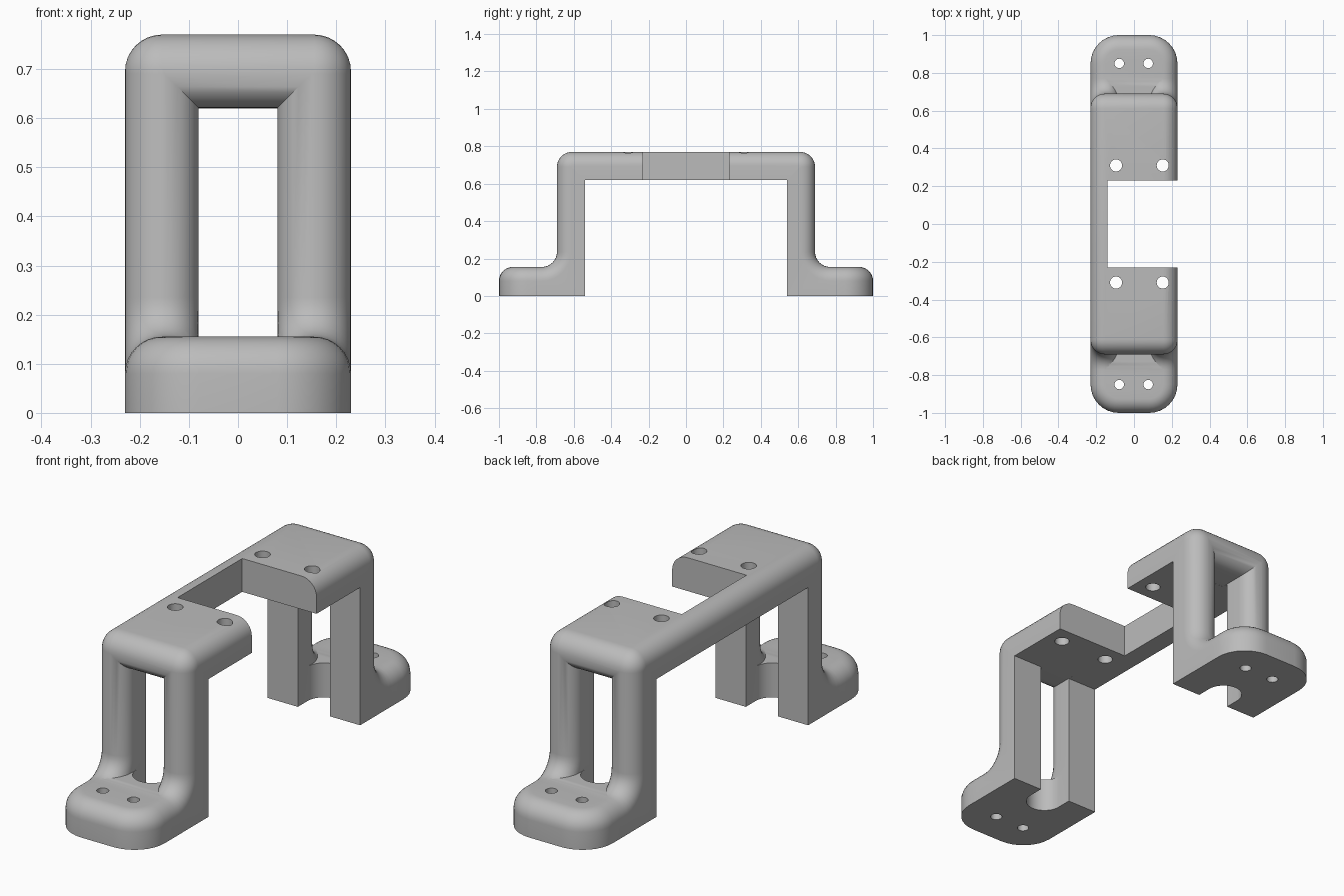
import bpy, bmesh
from math import sin, cos, pi, radians
from mathutils import Vector

if "Cube" in bpy.data.objects:
    bpy.data.objects.remove(bpy.data.objects["Cube"])

HW, T = 0.23, 0.155            # half width, foot thickness
R, RW, N = 0.075, 0.07, 8      # edge rounding, window rounding, segments


def quarter(r):
    """Rounded edge as (distance from edge, depth below surface)."""
    return [(r * (1 - cos(k / N * pi / 2)), r * (1 - sin(k / N * pi / 2))) for k in range(N + 1)]


def finish(bm, name):
    bmesh.ops.remove_doubles(bm, verts=bm.verts, dist=1e-5)
    bmesh.ops.recalc_face_normals(bm, faces=bm.faces)
    me = bpy.data.meshes.new(name)
    bm.to_mesh(me)
    bm.free()
    ob = bpy.data.objects.new(name, me)
    bpy.context.collection.objects.link(ob)
    return ob


def bridge(bm, a, b, closed=True):
    n = len(a)
    for i in range(n if closed else n - 1):
        j = (i + 1) % n
        bm.faces.new((a[i], a[j], b[j], b[i]))


# Outer path in (y, z): surface point, inward normal, matching inner point
fillet, shoulder = [], []
for k in range(N + 1):
    a = -pi / 2 + k / N * pi / 2
    fillet.append(((-0.77 + 0.08 * cos(a), 0.235 + 0.08 * sin(a)), (cos(a), sin(a)),
                   (-0.77, 0) if k == 0 else (-0.54, 0)))
    a = pi - k / N * pi / 2
    shoulder.append(((-0.61 + 0.08 * cos(a), 0.69 + 0.08 * sin(a)), (-cos(a), -sin(a)), (-0.54, 0.62)))
half = [((-0.8, T), (0, -1), (-0.8, 0))] + fillet + shoulder
path = half + [((-p[0], p[1]), (-n[0], n[1]), (-q[0], q[1])) for p, n, q in reversed(half)]

# Bracket: swept legs and top
bm = bmesh.new()
edge = quarter(R)
section = [(-HW + e, d) for e, d in edge] + [(HW - e, d) for e, d in reversed(edge)]
prev = None
for p, n, q in path:
    pts = [(-HW, *q)] + [(x, p[0] + n[0] * d, p[1] + n[1] * d) for x, d in section] + [(HW, *q)]
    ring = [bm.verts.new(c) for c in pts]
    if prev:
        bridge(bm, prev, ring)
    prev = ring

# Rounded feet, welded onto the sweep
outline = [(-HW, -0.8, -1, 0)]
for cx, a0 in ((-0.08, pi), (0.08, 1.5 * pi)):
    for k in range(N + 1):
        a = a0 + k / N * pi / 2
        outline.append((cx + 0.15 * cos(a), -0.85 + 0.15 * sin(a), cos(a), sin(a)))
outline.append((HW, -0.8, 1, 0))
for s in (1, -1):
    rings = []
    for e, z in [(0, 0)] + [(e, T - d) for e, d in edge]:
        rings.append([bm.verts.new((x - nx * e, s * (y - ny * e), z)) for x, y, nx, ny in outline])
    for a, b in zip(rings, rings[1:]):
        bridge(bm, a, b, closed=False)
    bm.faces.new(rings[0])
    bm.faces.new(rings[-1])
bracket = finish(bm, "bracket")

cutters = []
# Leg windows with rounded outer rim
rim = [(0.08 + RW, -0.05)] + [(0.08 + e, d) for e, d in reversed(quarter(RW))] + [(0.08, 0.18)]
for s in (1, -1):
    bm = bmesh.new()
    stations = [[(w, p[0] + n[0] * d, p[1] + n[1] * d) for w, d in rim] for p, n, q in fillet]
    stations.append([(w, -0.69 + d, 0.6205 + w - 0.08) for w, d in rim])
    rows = []
    for st in stations:
        rows.append(([bm.verts.new((-w, s * y, z)) for w, y, z in st],
                     [bm.verts.new((w, s * y, z)) for w, y, z in st]))
    for (l0, r0), (l1, r1) in zip(rows, rows[1:]):
        bridge(bm, l0 + r0[::-1], l1 + r1[::-1])
    for l, r in (rows[0], rows[-1]):
        bridge(bm, l, r, closed=False)
    bmesh.ops.recalc_face_normals(bm, faces=bm.faces)
    bmesh.ops.bisect_plane(bm, geom=bm.verts[:] + bm.edges[:] + bm.faces[:], dist=1e-6,
                           plane_co=(0, 0, T + 0.0001), plane_no=(0, 0, 1), clear_inner=True)
    bmesh.ops.holes_fill(bm, edges=[e for e in bm.edges if e.is_boundary], sides=0)
    cutters.append(finish(bm, "window_cutter"))

    # Round-ended notch through the foot
    bm = bmesh.new()
    pts = [(0.08, -0.5)] + [(0.08 * cos(k / 20 * pi), -0.61 - 0.08 * sin(k / 20 * pi)) for k in range(21)]
    pts.append((-0.08, -0.5))
    low = [bm.verts.new((x, s * y, -0.05)) for x, y in pts]
    high = [bm.verts.new((x, s * y, 0.16)) for x, y in pts]
    bridge(bm, low, high)
    bm.faces.new(low)
    bm.faces.new(high)
    cutters.append(finish(bm, "notch_cutter"))

# Cut-out in the top plate
bm = bmesh.new()
bmesh.ops.create_cube(bm, size=1)
for v in bm.verts:
    v.co = Vector((0.08 + v.co.x * 0.44, v.co.y * 0.46, 0.7 + v.co.z * 0.4))
cutters.append(finish(bm, "plate_cutter"))

# Screw holes in plate and feet
bm = bmesh.new()
for s in (1, -1):
    for x, y, z, r in ((-0.095, 0.31, 0.7, 0.032), (0.152, 0.31, 0.7, 0.032),
                       (-0.078, 0.85, 0.08, 0.025), (0.075, 0.85, 0.08, 0.025)):
        g = bmesh.ops.create_cone(bm, cap_ends=True, segments=24, radius1=r, radius2=r, depth=0.3)
        bmesh.ops.translate(bm, verts=g["verts"], vec=(x, s * y, z))
cutters.append(finish(bm, "hole_cutter"))

bpy.context.view_layer.objects.active = bracket
bracket.select_set(True)
for c in cutters:
    m = bracket.modifiers.new("cut", 'BOOLEAN')
    m.operation, m.solver, m.object = 'DIFFERENCE', 'EXACT', c
    bpy.ops.object.modifier_apply(modifier=m.name)
    bpy.data.objects.remove(c)

mat = bpy.data.materials.new("light_grey")
mat.diffuse_color = (0.5, 0.5, 0.5, 1)
mat.use_nodes = True
mat.node_tree.nodes["Principled BSDF"].inputs["Base Color"].default_value = mat.diffuse_color
bracket.data.materials.clear()
bracket.data.materials.append(mat)
bpy.ops.object.shade_smooth_by_angle(angle=radians(30))
